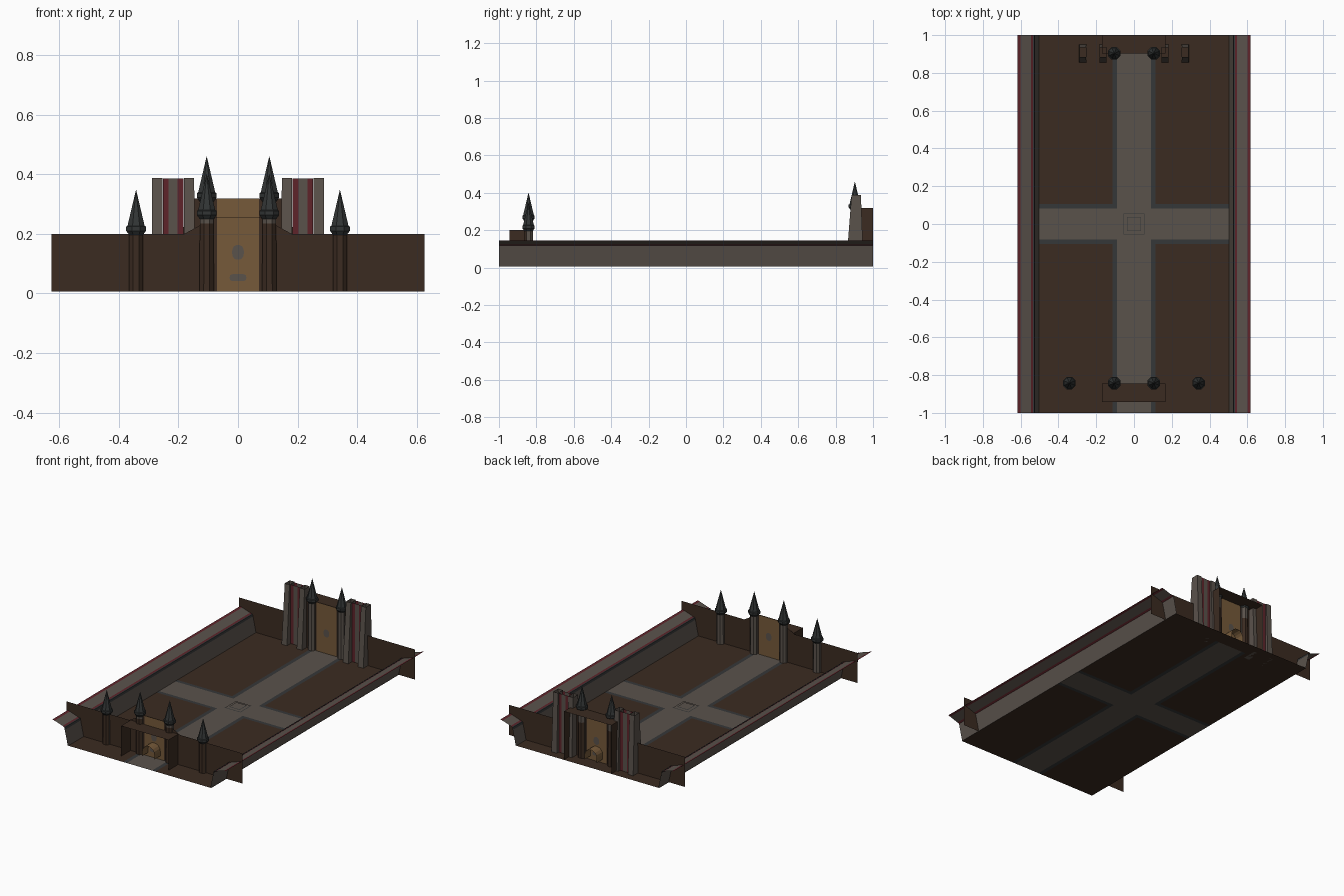
import bpy, math

if "Cube" in bpy.data.objects:
    bpy.data.objects.remove(bpy.data.objects["Cube"])


def mat(name, rgb):
    m = bpy.data.materials.new(name)
    lin = [((c / 255 + 0.055) / 1.055) ** 2.4 for c in rgb]
    m.diffuse_color = (*lin, 1)
    m.use_nodes = True
    m.node_tree.nodes["Principled BSDF"].inputs["Base Color"].default_value = m.diffuse_color
    return m


BROWN = mat("dark brown timber", (59, 43, 33))
GREY = mat("warm grey stone", (90, 82, 75))
SLATE = mat("slate edging", (53, 55, 56))
MAROON = mat("maroon trim", (94, 36, 42))
TAN = mat("tan gate wood", (118, 90, 58))
ROOF = mat("roof charcoal", (50, 53, 53))

Z0 = 0.007
Y_FRONT, Y_BACK = -0.845, 0.902


def mesh(name, verts, faces, mats, rule=None):
    me = bpy.data.meshes.new(name)
    me.from_pydata(verts, [], faces)
    me.update()
    for m in mats:
        me.materials.append(m)
    if rule:
        for p in me.polygons:
            p.material_index = rule(p)
    ob = bpy.data.objects.new(name, me)
    bpy.context.collection.objects.link(ob)
    return ob


def sheet(name, pts, m):
    return mesh(name, pts, [tuple(range(len(pts)))], [m])


def plate(name, outline, y, m):
    """Flat upright sheet from an x-z outline."""
    return sheet(name, [(x, y, z) for x, z in outline], m)


def strip_y(name, profile, y0, y1, mats, rule=None):
    """x-z profile swept along y as an open sheet."""
    n = len(profile)
    v = [(x, y, z) for y in (y0, y1) for x, z in profile]
    f = [(i, i + 1, n + i + 1, n + i) for i in range(n - 1)]
    return mesh(name, v, f, mats, rule)


def lathe(name, prof, x, y, mats, rule=None, n=8):
    v, f = [], []
    for r, z in prof:
        for k in range(n):
            a = 2 * math.pi * (k + 0.5) / n
            v.append((x + r * math.cos(a), y + r * math.sin(a), z))
    for j in range(len(prof) - 1):
        for k in range(n):
            k2 = (k + 1) % n
            f.append((j * n + k, j * n + k2, (j + 1) * n + k2, (j + 1) * n + k))
    return mesh(name, v, f, mats, rule)


def oval(cx, cz, rx, rz, power=1.0, n=16):
    """Ellipse; a lower power squares off the corners."""
    def c(t):
        return math.copysign(abs(t) ** power, t)
    return [(cx + rx * c(math.cos(2 * math.pi * k / n)), cz + rz * c(math.sin(2 * math.pi * k / n)))
            for k in range(n)]


# Courtyard floor with the cross-shaped path and its edging
xs = [-0.51, -0.115, -0.09, 0.09, 0.115, 0.51]
ys = [-1, -0.105, -0.082, 0.082, 0.105, Y_BACK, 1]


def floor_rule(p):
    x, y = abs(p.center.x), abs(p.center.y)
    if p.center.y > Y_BACK:
        return 0
    if x < 0.09 or y < 0.082:
        return 1
    return 2 if x < 0.115 or y < 0.105 else 0


nx = len(xs)
mesh("courtyard_floor", [(x, y, Z0) for y in ys for x in xs],
     [(j * nx + i, j * nx + i + 1, (j + 1) * nx + i + 1, (j + 1) * nx + i)
      for j in range(len(ys) - 1) for i in range(nx - 1)],
     [BROWN, GREY, SLATE], floor_rule)

# Square paving detail at the crossing
for h, z, m in ((0.056, 0.010, SLATE), (0.053, 0.012, GREY), (0.038, 0.014, SLATE), (0.035, 0.016, GREY)):
    sheet("crossing_slab", [(-h, -h, z), (h, -h, z), (h, h, z), (-h, h, z)], m)

# Long side walls with flared, trimmed ledge; inner face is stone with a slate top band
for s in (-1, 1):
    prof = [(0.508, Z0), (0.533, 0.117), (0.545, 0.123), (0.602, 0.142), (0.617, 0.146)]
    strip_y("side_wall", [(s * x, z) for x, z in prof], -1, 1, [GREY, MAROON],
            lambda p: p.index % 2 if p.index else 0)
    strip_y("side_wall_inner", [(s * 0.504, Z0), (s * 0.525, 0.105), (s * 0.528, 0.119), (s * 0.535, 0.12)],
            -1, 1, [GREY, SLATE], lambda p: 1 if p.index else 0)

# End walls with raised centre
for name, y, w, t, top in (("front_wall", Y_FRONT, 0.18, 0.075, 0.257), ("back_wall", Y_BACK, 0.19, 0.15, 0.318)):
    plate(name, [(-0.625, Z0), (0.625, Z0), (0.625, 0.2), (w, 0.2), (t, top),
                 (-t, top), (-w, 0.2), (-0.625, 0.2)], y, BROWN)

# Gates, porches, vaults and gate fittings
for name, y, out, gate_top, porch_top in (("front", Y_FRONT, -1, 0.257, 0.202),
                                          ("back", Y_BACK, 1, 0.318, 0.318)):
    for side in (-1, 1):
        yy = y + side * 0.004
        plate(name + "_gate", [(-0.07, Z0), (0.07, Z0), (0.07, gate_top), (-0.07, gate_top)], yy, TAN)
        plate(name + "_gate_boss", oval(0, 0.138, 0.02, 0.025, 0.85), yy + side * 0.003, GREY)
    strip_y(name + "_porch", [(-0.17, Z0), (-0.17, porch_top), (0.167, porch_top), (0.167, Z0)],
            y, y + out * 0.098, [BROWN])
    arch = [(0.043 * math.cos(math.pi * k / 8), 0.06 + 0.043 * math.sin(math.pi * k / 8)) for k in range(9)]
    strip_y(name + "_gate_vault", [(0.043, 0.03)] + arch + [(-0.043, 0.03)], y, y + out * 0.065, [TAN])
    plate(name + "_gate_sill", oval(0, 0.053, 0.028, 0.012, 0.5), y + out * 0.007, GREY)


# Towers: stone inside, timber towards the outside of the wall
def tower(x, y, collar, out):
    lathe("tower_shaft", [(0.026, Z0), (0.025, min(collar, 0.235)), (0.025, collar)], x, y, [GREY, BROWN],
          lambda p: 1 if p.normal.y * out > 0.1 and p.center.z < 0.2 else 0)
    lathe("tower_roof", [(0.024, collar - 0.005), (0.036, collar + 0.01), (0.036, collar + 0.024),
                         (0.031, collar + 0.027), (0.0005, collar + 0.147)], x, y, [ROOF])


for s in (-1, 1):
    tower(s * 0.342, -0.842, 0.2, -1)
    tower(s * 0.105, -0.842, 0.253, -1)
    tower(s * 0.105, 0.903, 0.312, 1)

# Tapered buttress fins with striped panels between, on the back wall
for s in (-1, 1):
    for x0, x1 in ((0.145, 0.183), (0.252, 0.29)):
        v = []
        for z, ya, yb, d in ((Z0, 0.856, 0.95, 0.0), (0.387, 0.885, 0.935, 0.002)):
            v += [(s * (x0 + d), ya, z), (s * (x1 - d), ya, z), (s * (x1 - d), yb, z), (s * (x0 + d), yb, z)]
        mesh("buttress_fin", v, [(0, 3, 2, 1)] +
             [(i, (i + 1) % 4, 4 + (i + 1) % 4, 4 + i) for i in range(4)], [GREY])
    cuts = [0.183, 0.203, 0.233, 0.252]
    for y in (0.894, 0.93):
        mesh("buttress_panel", [(s * x, y, z) for z in (Z0, 0.385) for x in cuts],
             [(i, i + 1, i + 5, i + 4) for i in range(3)], [MAROON, GREY], lambda p: p.index % 2)
